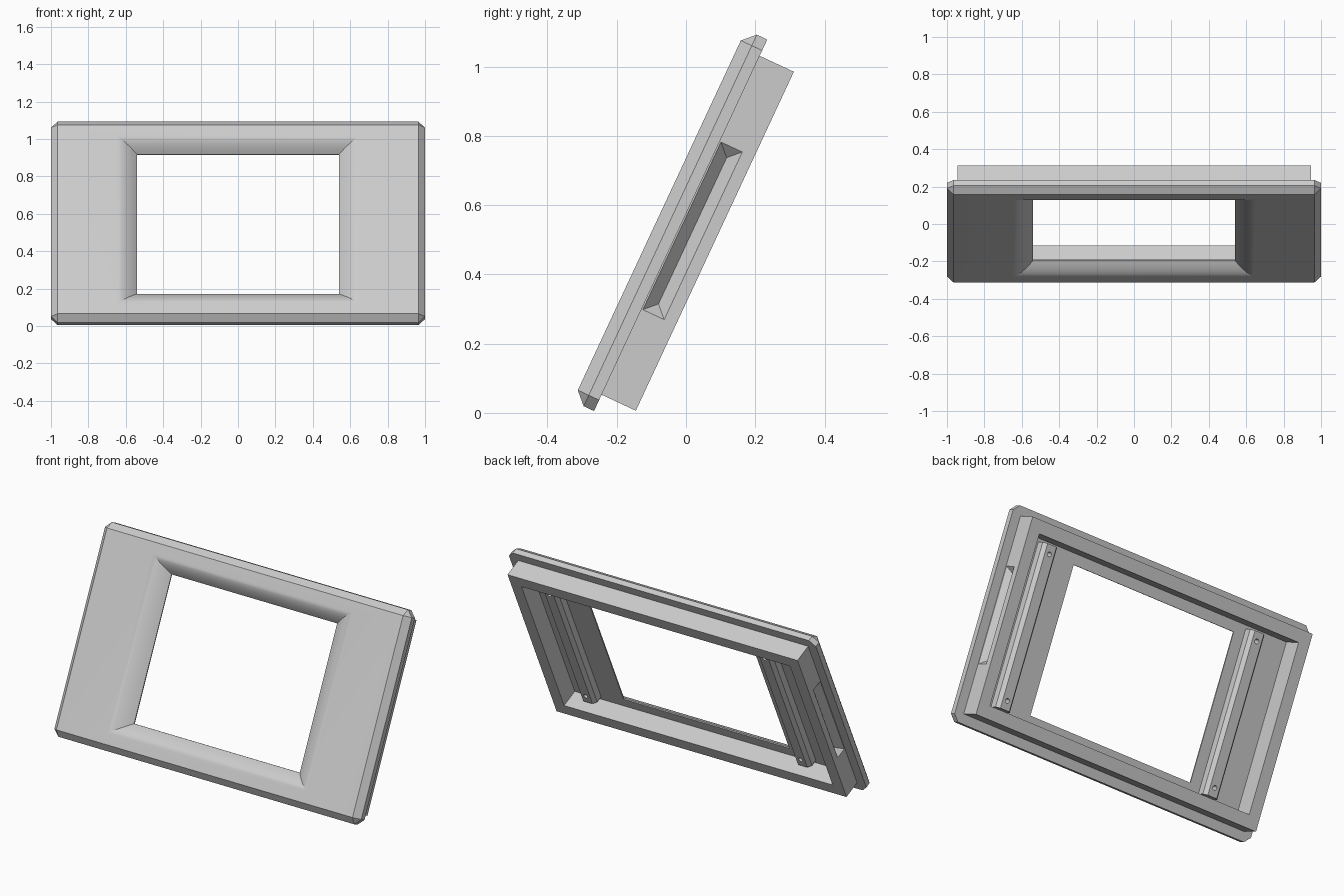
import bpy, bmesh, math
from mathutils import Matrix, Vector

if "Cube" in bpy.data.objects:
    bpy.data.objects.remove(bpy.data.objects["Cube"])

# Local frame: x across, y up the slope, z out of the front face
TILT = Matrix.Rotation(math.radians(65), 4, 'X')
MID = 0.4845           # centre of the panel along the slope

grey = bpy.data.materials.new("light_grey")
grey.use_nodes = True
grey.diffuse_color = (0.6, 0.6, 0.6, 1)
grey.node_tree.nodes["Principled BSDF"].inputs["Base Color"].default_value = (0.6, 0.6, 0.6, 1)


def finish(name, bm):
    bmesh.ops.remove_doubles(bm, verts=bm.verts, dist=1e-5)
    bmesh.ops.recalc_face_normals(bm, faces=bm.faces)
    mesh = bpy.data.meshes.new(name)
    bm.to_mesh(mesh)
    bm.free()
    mesh.materials.append(grey)
    obj = bpy.data.objects.new(name, mesh)
    obj.matrix_world = TILT
    bpy.context.collection.objects.link(obj)
    return obj


def ring(bm, hx, hy, cut, z):
    """Rectangle with its corners cut off."""
    pts = []
    for sx, sy, flip in ((1, 1, 0), (-1, 1, 1), (-1, -1, 0), (1, -1, 1)):
        pair = [(sx * hx, sy * (hy - cut)), (sx * (hx - cut), sy * hy)]
        pts += pair[::-1] if flip else pair
    return [bm.verts.new((x, y + MID, z)) for x, y in pts]


def cut_away(obj, cutters):
    bpy.context.view_layer.objects.active = obj
    for c in cutters:
        c.hide_render = True
        mod = obj.modifiers.new("cut", 'BOOLEAN')
        mod.object = c
        mod.solver = 'EXACT'
        bpy.ops.object.modifier_apply(modifier=mod.name)
        bpy.data.objects.remove(c)


def smooth(obj):
    bpy.ops.object.select_all(action='DESELECT')
    obj.select_set(True)
    bpy.context.view_layer.objects.active = obj
    bpy.ops.object.shade_smooth_by_angle(angle=math.radians(25))


# Bezel: one closed loft from the opening, round the front, to the rear rim
FRONT, BACK, REAR = 0.311, 0.243, 0.134
sections = [(0.54, 0.412, 0, BACK)]
STEPS = 8
for i in range(STEPS + 1):
    t = 1 - i / STEPS
    sections.append((0.54 + 0.11 * (1 - t), 0.412 + 0.085 * (1 - t), 0,
                     FRONT - 0.061 * t ** 1.7))
sections += [
    (0.965, 0.557, 0, FRONT),
    (1.0, 0.592, 0.035, 0.276),
    (1.0, 0.592, 0.035, BACK),
    (0.945, 0.54, 0, BACK),
    (0.945, 0.54, 0, REAR),
    (0.875, 0.47, 0, REAR),
    (0.875, 0.47, 0, BACK),
]
bm = bmesh.new()
rings = [ring(bm, *s) for s in sections]
for a, b in zip(rings, rings[1:] + rings[:1]):
    for i in range(8):
        j = (i + 1) % 8
        bm.faces.new((a[i], a[j], b[j], b[i]))
bmesh.ops.remove_doubles(bm, verts=bm.verts, dist=1e-5)
bmesh.ops.dissolve_degenerate(bm, edges=bm.edges, dist=1e-5)
bezel = finish("bezel_frame", bm)

# V-shaped finger grooves in both sides of the rim
grooves = []
for s in (1, -1):
    bm = bmesh.new()
    for x, hy, zs in ((0.947, 0.269, (0.241, 0.169)), (0.91, 0.233, (0.205,))):
        for z in zs:
            for e in (1, -1):
                bm.verts.new((s * x, MID + e * hy, z))
    bmesh.ops.convex_hull(bm, input=bm.verts)
    grooves.append(finish("groove_cutter", bm))
cut_away(bezel, grooves)
smooth(bezel)

# Mounting rails on the back of the panel, with a screw hole at each end
LOW, HIGH, TOP = 0.035, 0.935, 0.183
for name, cx in (("left_mounting_rail", 0.745), ("right_mounting_rail", -0.655)):
    bm = bmesh.new()
    profile = [(-0.048, BACK + 0.002), (-0.048, TOP + 0.02), (-0.03, TOP),
               (0.03, TOP), (0.048, TOP + 0.02), (0.048, BACK + 0.002)]
    face = bm.faces.new([bm.verts.new((cx + x, LOW, z)) for x, z in profile])
    ext = bmesh.ops.extrude_face_region(bm, geom=[face])
    bmesh.ops.translate(bm, vec=(0, HIGH - LOW, 0),
                        verts=[v for v in ext["geom"] if isinstance(v, bmesh.types.BMVert)])
    rail = finish(name, bm)
    holes = []
    for y in (LOW + 0.05, HIGH - 0.05):
        bm = bmesh.new()
        bmesh.ops.create_cone(bm, cap_ends=True, segments=16, radius1=0.013, radius2=0.013,
                              depth=0.08, matrix=Matrix.Translation(Vector((cx, y, TOP))))
        holes.append(finish("hole_cutter", bm))
    cut_away(rail, holes)
    smooth(rail)
